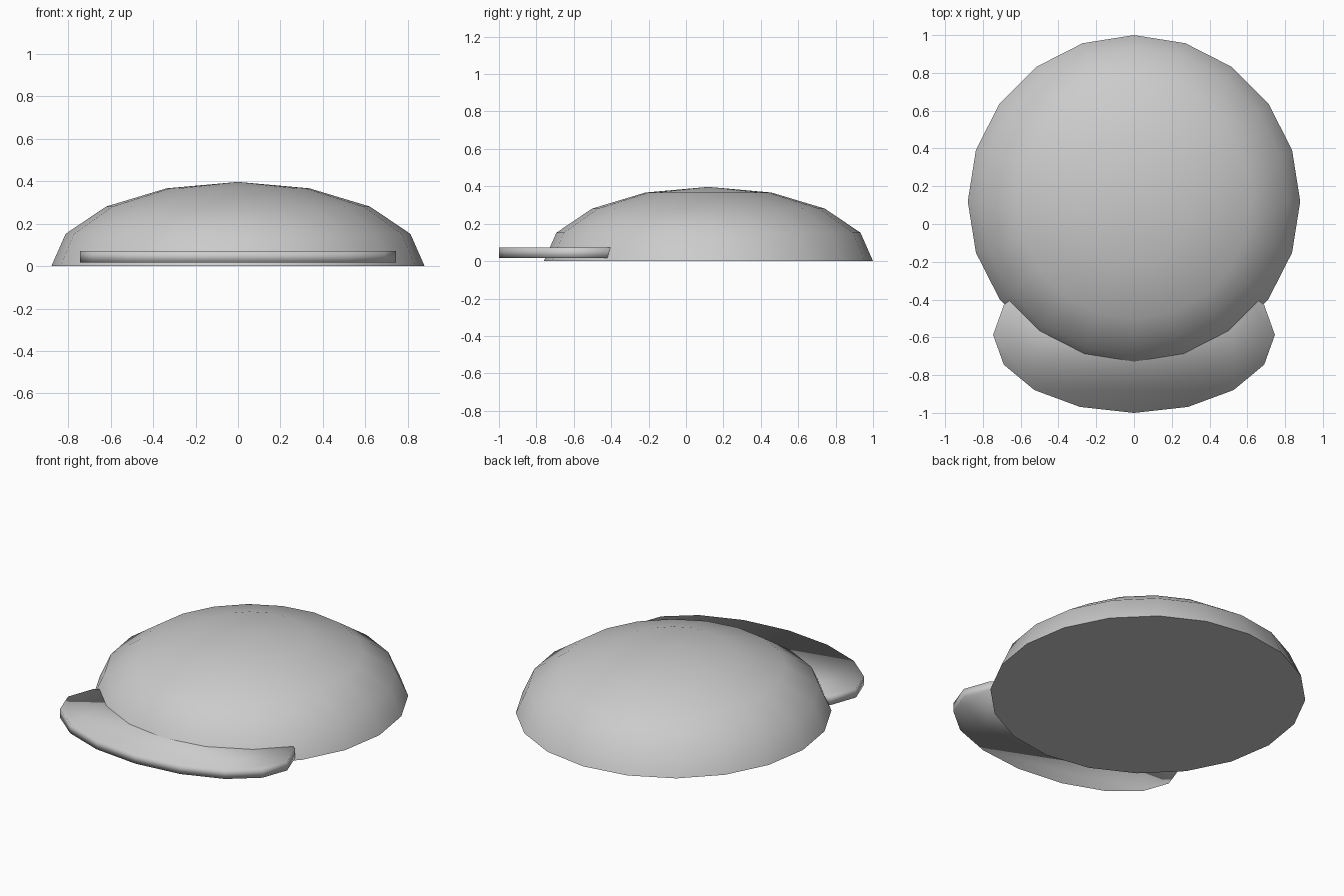
import bpy, bmesh, math
from mathutils import Matrix

if "Cube" in bpy.data.objects:
    bpy.data.objects.remove(bpy.data.objects["Cube"])


def finish(bm, name):
    bmesh.ops.recalc_face_normals(bm, faces=bm.faces)
    for f in bm.faces:
        f.smooth = True
    mesh = bpy.data.meshes.new(name)
    bm.to_mesh(mesh)
    bm.free()
    obj = bpy.data.objects.new(name, mesh)
    bpy.context.collection.objects.link(obj)
    return obj


# Crown: upper half of a squashed low-poly sphere, closed underneath
bm = bmesh.new()
bmesh.ops.create_uvsphere(bm, u_segments=20, v_segments=8, radius=1.0)
bmesh.ops.delete(bm, geom=[v for v in bm.verts if v.co.z < -0.01], context='VERTS')
bmesh.ops.contextual_create(bm, geom=[e for e in bm.edges if e.is_boundary])
bm.transform(Matrix.Translation((0, 0.12, 0)) @ Matrix.Diagonal((0.88, 0.88, 0.397, 1)))
crown = finish(bm, "cap_crown")
bpy.context.view_layer.objects.active = crown
crown.select_set(True)
bpy.ops.object.shade_smooth_by_angle(angle=math.radians(50))

# Brim: thin 16-sided elliptical plate running into the crown
bm = bmesh.new()
bmesh.ops.create_cone(bm, cap_ends=True, segments=16, radius1=1, radius2=1, depth=1)
bm.transform(Matrix.Translation((0, -0.587, 0.0445)) @ Matrix.Diagonal((0.746, 0.413, 0.055, 1)))
finish(bm, "cap_brim")
